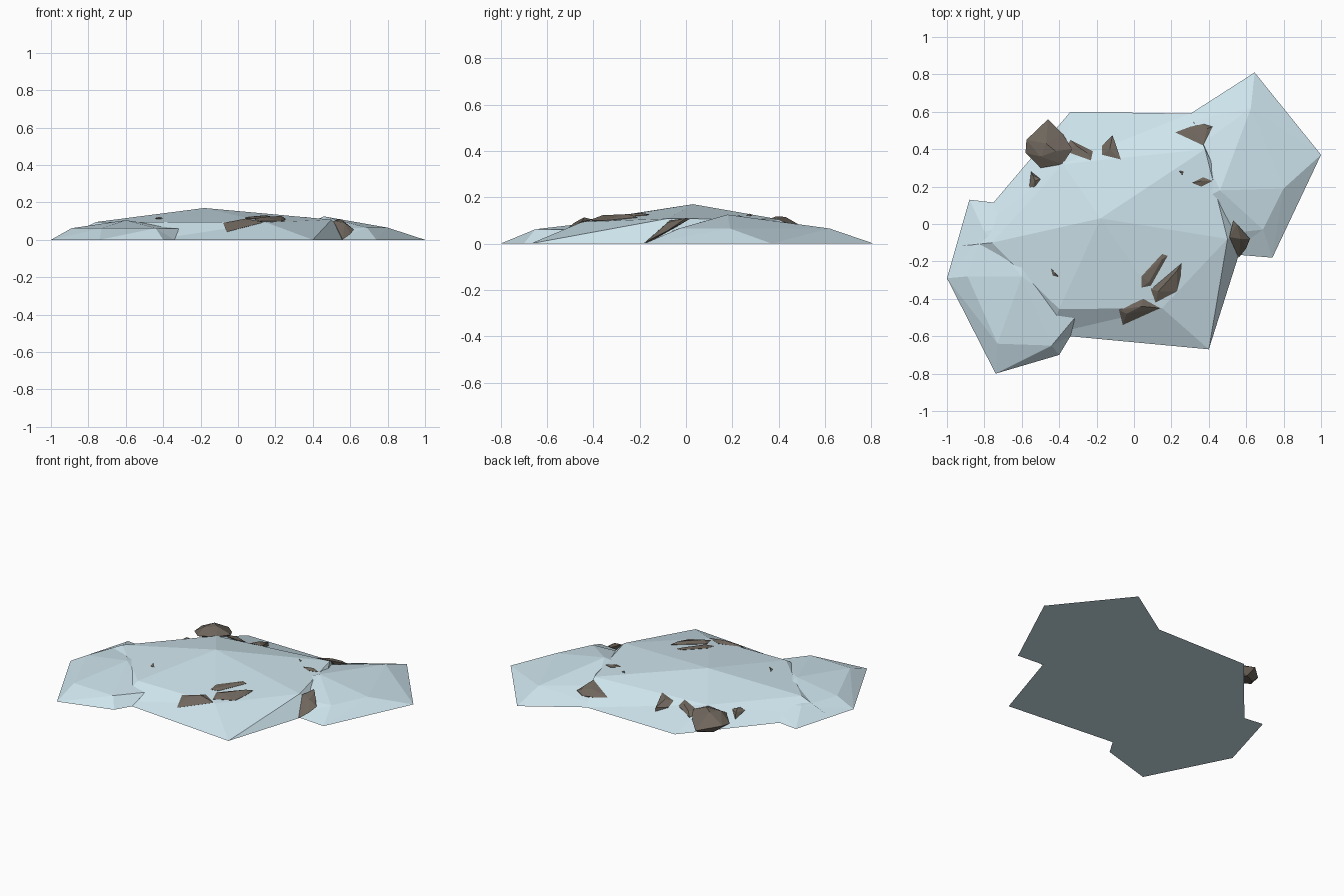
import bpy, bmesh
from mathutils import Vector
from mathutils.bvhtree import BVHTree

if "Cube" in bpy.data.objects:
    bpy.data.objects.remove(bpy.data.objects["Cube"])


def material(name, rgb):
    m = bpy.data.materials.new(name)
    m.diffuse_color = (*rgb, 1)
    m.use_nodes = True
    m.node_tree.nodes["Principled BSDF"].inputs["Base Color"].default_value = m.diffuse_color
    return m


SNOW = material("snow", (0.62, 0.78, 0.85))
STONE = material("stone", (0.16, 0.135, 0.11))
trees = []


def finish(bm, name, mat):
    bmesh.ops.recalc_face_normals(bm, faces=bm.faces[:])
    me = bpy.data.meshes.new(name)
    bm.to_mesh(me)
    me.materials.append(mat)
    bpy.context.collection.objects.link(bpy.data.objects.new(name, me))


def mound(name, base, mid, peak):
    """Faceted mound: ground ring, shoulder ring and a peak."""
    bm = bmesh.new()
    lo = [bm.verts.new((x, y, 0)) for x, y in base]
    hi = [bm.verts.new(p) for p in mid]
    top = bm.verts.new(peak)
    n = len(lo)
    for i in range(n):
        j = (i + 1) % n
        bm.faces.new((lo[i], lo[j], hi[j], hi[i]))
        bm.faces.new((hi[i], hi[j], top))
    bm.faces.new(lo[::-1])
    bmesh.ops.triangulate(bm, faces=[f for f in bm.faces if len(f.verts) == 4])
    trees.append(BVHTree.FromBMesh(bm))
    finish(bm, name, SNOW)
    bm.free()


def height(x, y):
    hits = [t.ray_cast(Vector((x, y, 1)), Vector((0, 0, -1)))[0] for t in trees]
    return max([h.z for h in hits if h], default=0)


def hull(name, points):
    bm = bmesh.new()
    for p in points:
        bm.verts.new(p)
    r = bmesh.ops.convex_hull(bm, input=bm.verts[:])
    junk = {g for g in r["geom_interior"] + r["geom_unused"]
            if isinstance(g, bmesh.types.BMVert)}
    bmesh.ops.delete(bm, geom=list(junk), context='VERTS')
    finish(bm, name, STONE)
    bm.free()


def rock(name, outline, crest, lift, sink=0.05):
    """Shard half buried in the snow: rim on the surface, raised crest."""
    pts = [(x, y, height(x, y) + 0.002) for x, y in outline]
    pts += [(x, y, height(x, y) + lift) for x, y in crest]
    pts += [(x, y, max(0.001, height(x, y) - sink)) for x, y in crest]
    hull(name, pts)


# Snow mounds
mound("main_snow_mound",
      [(-.95, -.12), (-.45, -.59), (.4, -.67), (.6, -.04), (.3, .59), (-.34, .6)],
      [(-.76, -.1, .095), (-.4, -.455, .095), (.15, -.45, .093),
       (.5, -.08, .108), (.38, .4, .105), (-.38, .32, .095)],
      (-.18, .03, .17))
mound("left_snow_mound",
      [(-1, -.29), (-.74, -.8), (-.4, -.7), (-.34, -.6), (-.4, -.2), (-.5, .085), (-.88, .13)],
      [(-.89, -.28, .062), (-.73, -.64, .062), (-.44, -.65, .062), (-.315, -.5, .06),
       (-.45, -.25, .06), (-.6, 0, .06), (-.8, -.04, .062)],
      (-.6, -.28, .105))
mound("right_snow_mound",
      [(.645, .81), (.2, .525), (.2, 0), (.5, -.16), (.74, -.18), (1, .37)],
      [(.625, .62, .065), (.35, .42, .065), (.3, .1, .06), (.5, -.05, .06),
       (.69, -.03, .065), (.8, .19, .065)],
      (.46, .18, .125))

# Boulder overhanging the back left edge
hull("back_boulder",
     [(-.575, .45, .06), (-.46, .56, .04), (-.38, .48, .06), (-.33, .4, .085),
      (-.38, .32, .09), (-.5, .3, .07), (-.58, .38, .05), (-.47, .43, .115),
      (-.42, .39, .118), (-.5, .36, .105), (-.52, .46, .01), (-.45, .5, .005),
      (-.4, .42, .02)])
# Rock wedged between the main and right mounds
hull("right_rock",
     [(.53, .02, .108), (.55, 0, .11), (.62, -.08, .055), (.6, -.13, .03),
      (.56, -.18, .002), (.545, -.15, .01), (.51, -.07, .1), (.57, -.08, .09)])

# Half buried shards
rock("shard_back_a", [(-.34, .45), (-.22, .39), (-.23, .34), (-.37, .39)],
     [(-.31, .42), (-.25, .38)], .015)
rock("shard_back_b", [(-.17, .42), (-.17, .37), (-.07, .345)],
     [(-.115, .475), (-.13, .4)], .025)
rock("shard_left", [(-.55, .28), (-.5, .24), (-.53, .2), (-.56, .195)],
     [(-.54, .26), (-.53, .23)], .022, .03)
rock("shard_back_right", [(.22, .49), (.3, .52), (.37, .535), (.42, .52), (.37, .42)],
     [(.33, .49), (.39, .51)], .02)
rock("shard_right", [(.31, .22), (.37, .25), (.42, .23), (.36, .2)],
     [(.36, .23)], .01, .03)
rock("pebble_right", [(.24, .285), (.265, .28), (.26, .26)], [(.25, .275)], .008, .02)
rock("pebble_left", [(-.445, -.235), (-.4, -.285), (-.435, -.275)],
     [(-.42, -.265)], .01, .02)
rock("shard_front_a", [(.15, -.16), (.18, -.17), (.09, -.33), (.04, -.34), (.04, -.28)],
     [(.15, -.19), (.08, -.31)], .01)
rock("shard_front_b", [(.255, -.21), (.25, -.28), (.23, -.36), (.115, -.42), (.09, -.35)],
     [(.23, -.25), (.13, -.36)], .018, .08)
rock("shard_front_c", [(.05, -.4), (.14, -.45), (-.06, -.54), (-.08, -.46)],
     [(.04, -.44), (-.04, -.48)], .018)
